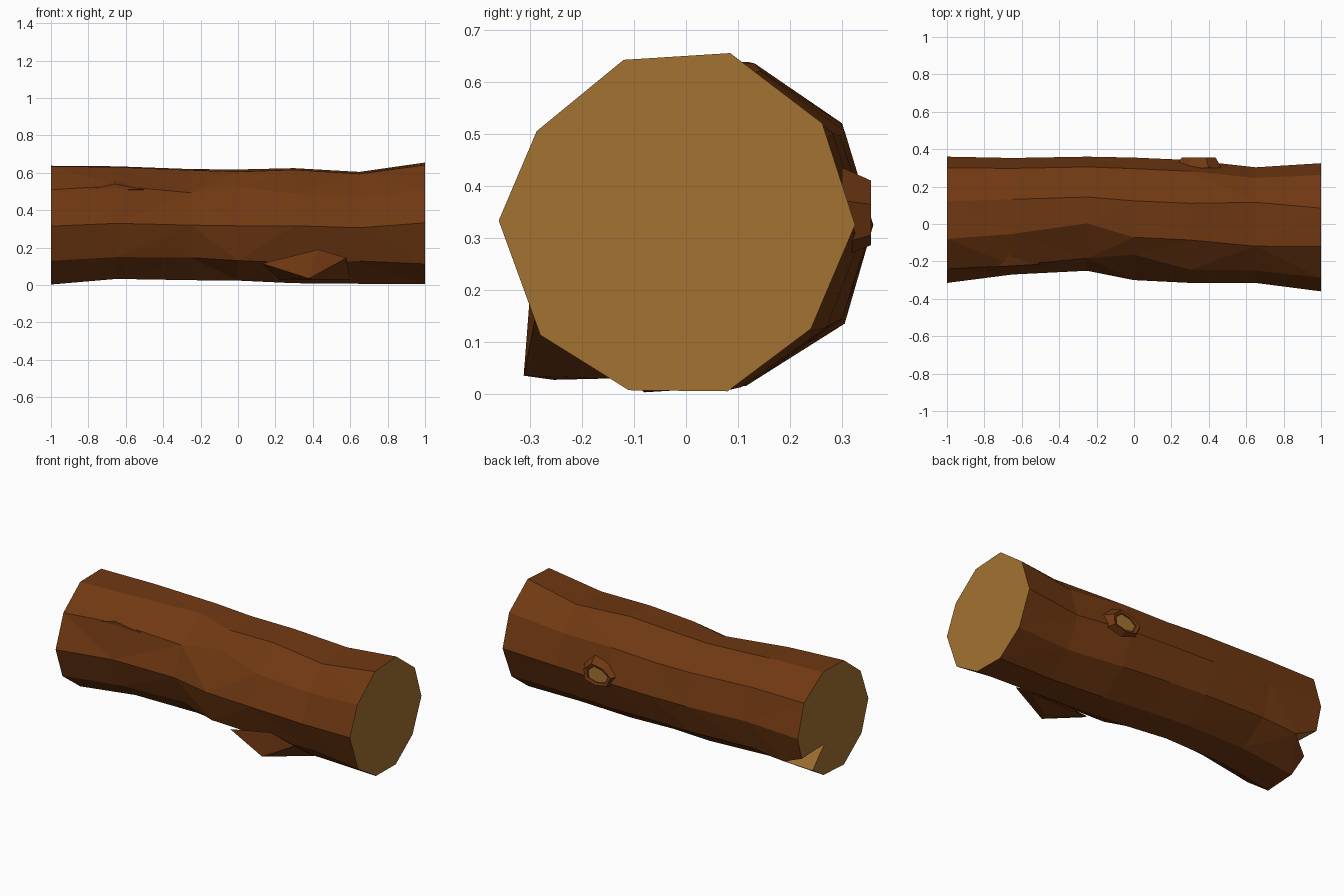
import bpy, bmesh, math
from mathutils import Vector

if "Cube" in bpy.data.objects:
    bpy.data.objects.remove(bpy.data.objects["Cube"])


def material(name, rgb):
    m = bpy.data.materials.new(name)
    m.diffuse_color = (*rgb, 1)
    m.use_nodes = True
    m.node_tree.nodes["Principled BSDF"].inputs["Base Color"].default_value = m.diffuse_color
    return m


BARK = material("brown_bark", (0.162, 0.040, 0.006))
WOOD = material("cut_wood", (0.37, 0.170, 0.032))


def finish(bm, name):
    bmesh.ops.recalc_face_normals(bm, faces=bm.faces[:])
    me = bpy.data.meshes.new(name)
    bm.to_mesh(me)
    bm.free()
    me.materials.append(BARK)
    me.materials.append(WOOD)
    ob = bpy.data.objects.new(name, me)
    bpy.context.collection.objects.link(ob)
    return ob


# Ten-sided end profiles (y, z), left end and right end
LEFT = [(.12, .638), (-.08, .635), (-.24, .51), (-.315, .315), (-.25, .13),
        (-.08, .003), (.115, .015), (.305, .135), (.36, .325), (.30, .52)]
RIGHT = [(.085, .655), (-.12, .642), (-.287, .505), (-.36, .333), (-.28, .113),
         (-.11, .007), (.08, .005), (.24, .125), (.325, .325), (.262, .52)]
# Stations along the trunk: x, y range, z range
STATIONS = [(-1, -.315, .36, .003, .638), (-.65, -.27, .353, .033, .635),
            (-.25, -.25, .36, .026, .62), (0, -.30, .355, .024, .613),
            (.3, -.315, .342, .010, .625), (.65, -.315, .303, .007, .605),
            (1, -.36, .325, .005, .655)]
# Small hand-made bumps: (station, side) -> (dy, dz)
NUDGE = {(1, 2): (-.02, .02), (2, 1): (.04, 0), (3, 2): (.065, .04),
         (3, 0): (0, .005), (5, 0): (.03, 0), (5, 1): (-.02, 0),
         (3, 4): (-.02, .0), (5, 4): (0, .02), (2, 4): (.01, .01)}


def section(k):
    x, y0, y1, z0, z1 = STATIONS[k]
    t = (x + 1) / 2
    pts = [Vector(a).lerp(Vector(b), t) for a, b in zip(LEFT, RIGHT)]
    ys, zs = [p.x for p in pts], [p.y for p in pts]
    out = []
    for i, p in enumerate(pts):
        dy, dz = NUDGE.get((k, i), (0, 0))
        y = y0 + (p.x - min(ys)) / (max(ys) - min(ys)) * (y1 - y0)
        z = z0 + (p.y - min(zs)) / (max(zs) - min(zs)) * (z1 - z0)
        out.append((x, y + dy, z + dz))
    return out


# Trunk: skinned sections
bm = bmesh.new()
rings = [[bm.verts.new(c) for c in section(k)] for k in range(len(STATIONS))]
for a, b in zip(rings, rings[1:]):
    for i in range(10):
        j = (i + 1) % 10
        bm.faces.new((a[i], a[j], b[j], b[i]))

# Chipped lower corner on the left end
r = rings[0]
corner = r[7]
p1 = bmesh.utils.edge_split(bm.edges.get((corner, r[8])), corner, .3)[1]
p2 = bmesh.utils.edge_split(bm.edges.get((corner, r[6])), corner, .45)[1]
corner.co.x = -.87
apex = bm.verts.new((-1, .105, .2))
ends = [bm.faces.new(r[:7] + [p2, apex, p1] + r[8:]),
        bm.faces.new((p1, corner, apex)), bm.faces.new((corner, p2, apex)),
        bm.faces.new(rings[-1])]
for f in ends:
    f.material_index = 1
bmesh.ops.triangulate(bm, faces=[f for f in bm.faces if f.material_index == 0])
finish(bm, "log_trunk")


# Broken branch stub and bark ledge: small faceted lumps
def lump(name, pts):
    bm = bmesh.new()
    for p in pts:
        bm.verts.new(p)
    bmesh.ops.convex_hull(bm, input=bm.verts[:])
    finish(bm, name)


lump("branch_stub", [(.13, -.26, .115), (.29, -.27, .097), (.43, -.30, .19),
                     (.58, -.29, .145), (.60, -.13, .03), (.22, -.13, .03),
                     (.38, -.312, .035), (.41, -.255, .027)])
lump("bark_ledge", [(-.80, -.232, .51), (-.50, -.215, .51), (-.66, -.225, .54),
                    (-.67, -.16, .568), (-.65, -.15, .48)])

# Cut knot on the back: raised bark collar with a recessed wood face
bm = bmesh.new()
levels = []
for radius, depth in ((.125, .30), (.09, .356), (.068, .350), (.066, .343)):
    loop = []
    for i in range(7):
        a = math.tau * i / 7 + .3
        wob = 1 + .1 * math.sin(2.3 * i)
        x = .35 + radius * wob * math.cos(a)
        loop.append(bm.verts.new((x, depth, .345 + .72 * radius * wob * math.sin(a))))
    levels.append(loop)
for a, b in zip(levels, levels[1:]):
    for i in range(7):
        j = (i + 1) % 7
        bm.faces.new((a[i], a[j], b[j], b[i]))
bm.faces.new(levels[-1]).material_index = 1
bm.faces.new(levels[0])
finish(bm, "cut_knot")
